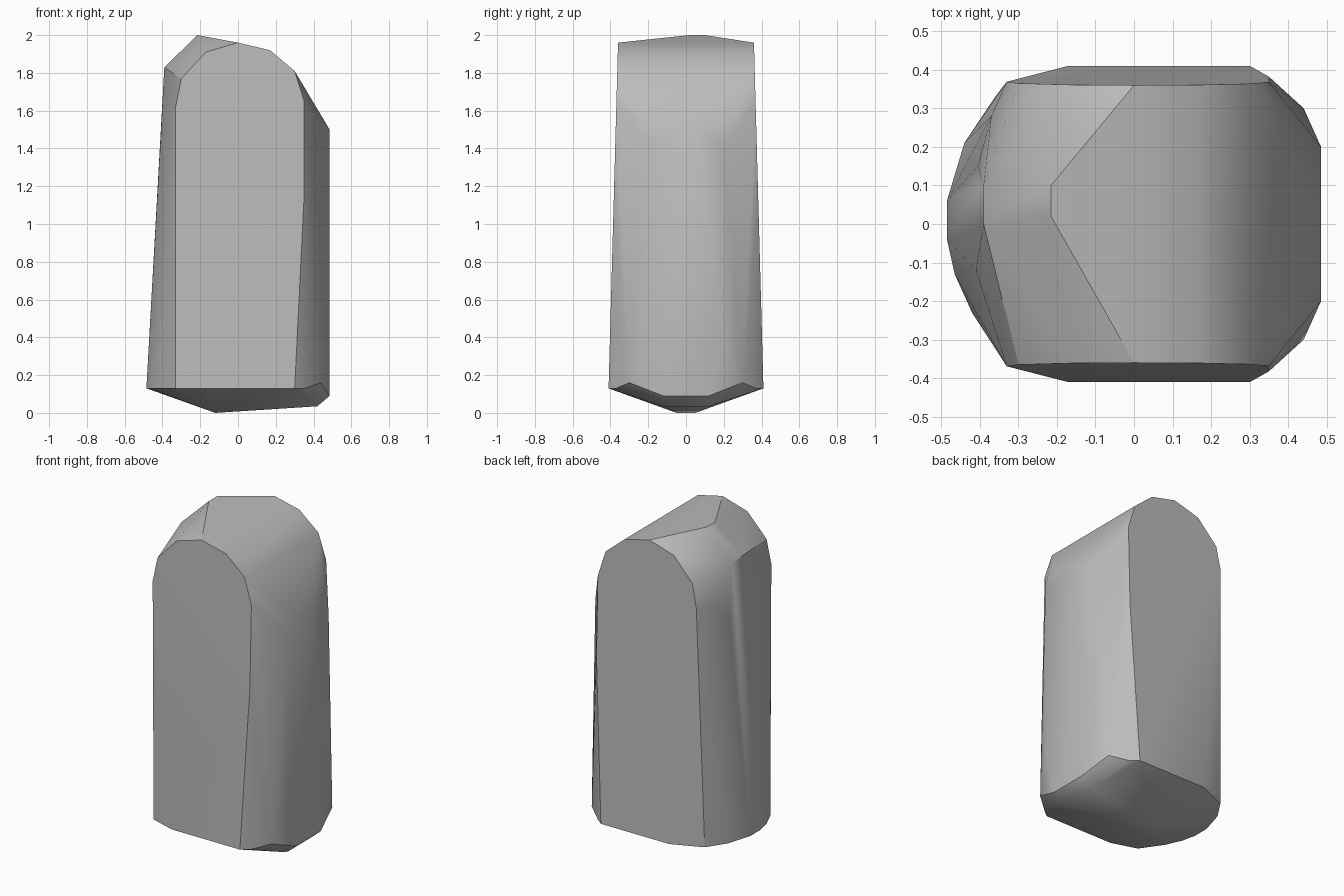
import bpy, bmesh, math

default = bpy.data.objects.get("Cube")
if default:
    bpy.data.objects.remove(default)

BASE, TOP = 0.13, 1.95


def wall_y(z):
    """Depth of the slightly tapering front and back walls."""
    return 0.41 - 0.05 * (z - BASE) / (TOP - BASE)


# Arched outline of the front and back walls (x, z)
arch = [(-0.17, BASE), (0.30, BASE), (0.35, 1.15), (0.35, 1.65), (0.30, 1.81),
        (0.17, 1.92), (0.0, 1.96), (-0.17, 1.91), (-0.30, 1.77), (-0.33, 1.62)]
points = [(x, side * wall_y(z), z) for side in (-1, 1) for x, z in arch]

# Rounded lower rim on the right side (x, y)
rim = [(-0.33, -0.36), (-0.42, -0.23), (-0.465, -0.13), (-0.485, -0.04),
       (-0.485, 0.06), (-0.44, 0.21), (-0.36, 0.33)]
points += [(x, y, BASE) for x, y in rim]

# Bevelled underside: keel, lower edge and foot of the flat left side
for side in (-1, 1):
    points += [(-0.12, side * 0.05, 0), (0.42, side * 0.12, 0.035),
               (0.485, side * 0.12, 0.09), (0.485, side * 0.2, 0.38),
               (0.44, side * 0.30, 0.16), (0.35, side * 0.37, BASE)]

# Upper edge of the flat left side
points += [(0.485, -0.2, 1.45), (0.485, -0.1, 1.5),
           (0.485, 0.06, 1.5), (0.485, 0.2, 1.4)]

# Off-centre peak and the shoulder beneath it
points += [(-0.215, 0.02, 2), (-0.215, 0.1, 2), (-0.39, 0.0, 1.83),
           (-0.39, 0.1, 1.82), (-0.405, 0.15, 1.5), (-0.41, -0.12, 1.45),
           (-0.37, 0.28, 1.6)]

# Wrap the outlines in one faceted solid
bm = bmesh.new()
for p in points:
    bm.verts.new(p)
hull = bmesh.ops.convex_hull(bm, input=bm.verts)
loose = {v for v in hull["geom_interior"] + hull["geom_unused"]
         if isinstance(v, bmesh.types.BMVert)}
bmesh.ops.delete(bm, geom=list(loose), context="VERTS")
bmesh.ops.dissolve_limit(bm, angle_limit=math.radians(1),
                         verts=bm.verts, edges=bm.edges)
bmesh.ops.recalc_face_normals(bm, faces=bm.faces)
mesh = bpy.data.meshes.new("stone_block")
bm.to_mesh(mesh)
bm.free()
block = bpy.data.objects.new("stone_block", mesh)
bpy.context.collection.objects.link(block)

# Plain grey
grey = bpy.data.materials.new("stone_grey")
grey.use_nodes = True
grey.diffuse_color = (0.5, 0.5, 0.5, 1)
grey.node_tree.nodes["Principled BSDF"].inputs["Base Color"].default_value = (0.5, 0.5, 0.5, 1)
mesh.materials.append(grey)

# Soft facets, crisp rims
bpy.ops.object.select_all(action="DESELECT")
block.select_set(True)
bpy.context.view_layer.objects.active = block
bpy.ops.object.shade_smooth_by_angle(angle=math.radians(30))
